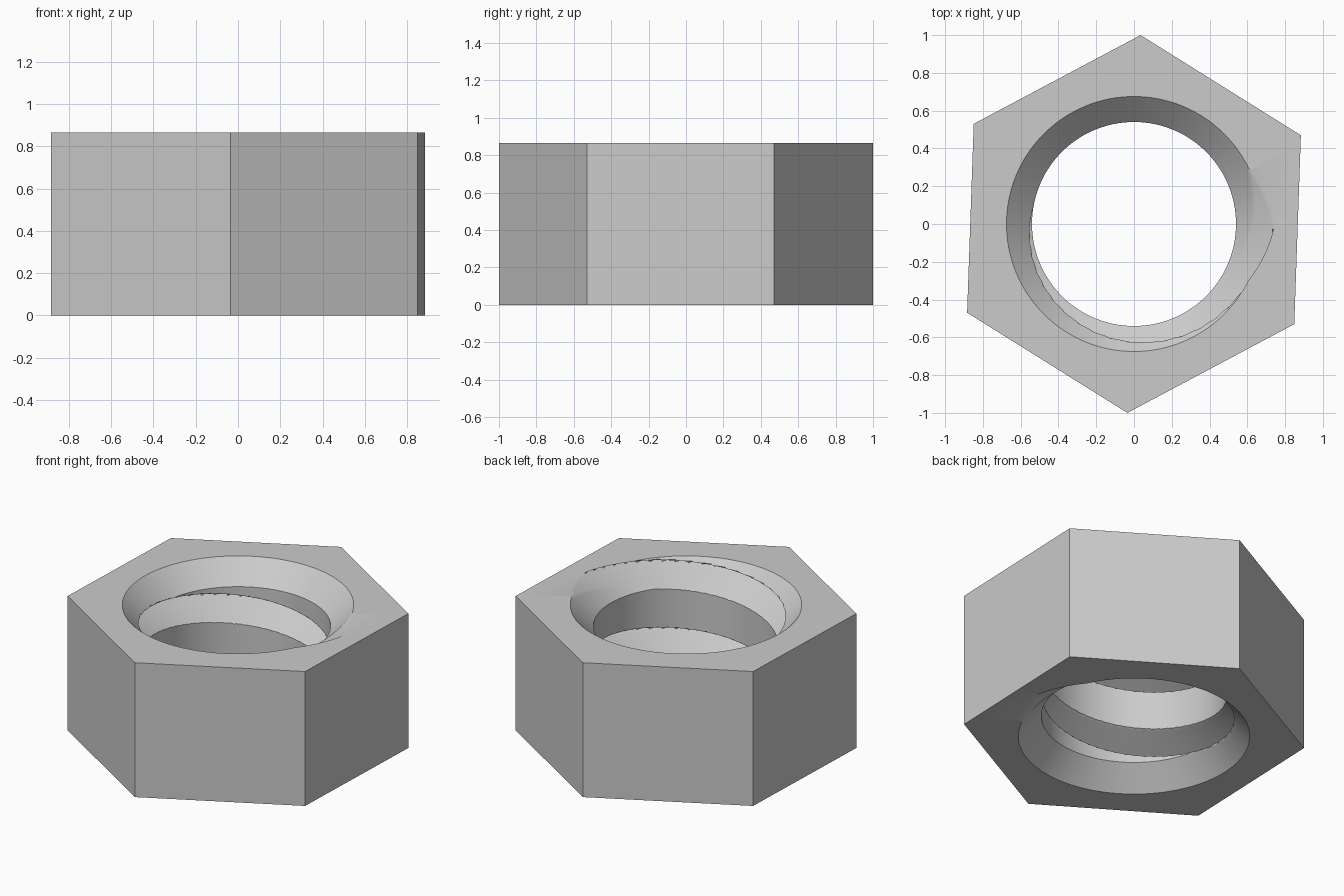
import bpy, bmesh, math

if "Cube" in bpy.data.objects:
    bpy.data.objects.remove(bpy.data.objects["Cube"])

HEIGHT = 0.865
HEX_RADIUS = 1.0006
HEX_TURN = math.radians(28)      # direction of one hexagon corner
BORE, RIM = 0.54, 0.675          # bore radius, countersink radius at the faces
ROOT, HALF_WIDTH = 0.745, 0.092  # V groove root radius and half opening
PITCH = HEIGHT / 2
STEPS, ROWS = 180, 120


def groove_centre(z, a):
    """Height of the thread groove turn nearest to z at angle a."""
    base = PITCH * a / math.tau
    return base + PITCH * round((z - base) / PITCH)


def inner_radius(z, a):
    """Widest of bore, both countersinks and the helical V groove."""
    off = abs(z - groove_centre(z, a))
    groove = ROOT - (ROOT - BORE) * off / HALF_WIDTH
    return max(BORE, RIM - z, RIM - (HEIGHT - z), groove)


def hex_radius(a):
    sector = math.radians(60)
    d = (a - HEX_TURN) % sector - sector / 2
    return HEX_RADIUS * math.cos(sector / 2) / math.cos(d)


def row_heights(a):
    """Even rows, with the nearest ones snapped to the creases."""
    zs = [HEIGHT * i / ROWS for i in range(ROWS + 1)]
    creases = [RIM - BORE, HEIGHT - (RIM - BORE)]
    for k in range(-1, 4):
        c = PITCH * (a / math.tau + k)
        creases += [c - HALF_WIDTH, c, c + HALF_WIDTH]
    for c in creases:
        i = round(c / HEIGHT * ROWS)
        if 0 < i < ROWS:
            zs[i] = c
    return zs


# Hexagonal nut: one closed section per angle, joined all the way round
bm = bmesh.new()
sections = []
for s in range(STEPS):
    a = math.tau * s / STEPS
    profile = [(inner_radius(z, a), z) for z in row_heights(a)]
    profile += [(hex_radius(a), HEIGHT), (hex_radius(a), 0)]
    sections.append([bm.verts.new((r * math.cos(a), r * math.sin(a), z))
                     for r, z in profile])
count = ROWS + 3
for s in range(STEPS):
    p, q = sections[s], sections[(s + 1) % STEPS]
    for i in range(count):
        j = (i + 1) % count
        bm.faces.new((p[i], p[j], q[j], q[i]))
bmesh.ops.recalc_face_normals(bm, faces=bm.faces)

mesh = bpy.data.meshes.new("hex_nut")
bm.to_mesh(mesh)
bm.free()
nut = bpy.data.objects.new("hex_nut", mesh)
bpy.context.collection.objects.link(nut)

# Plain grey metal
grey = bpy.data.materials.new("grey_metal")
grey.diffuse_color = (0.6, 0.6, 0.6, 1)
grey.use_nodes = True
grey.node_tree.nodes["Principled BSDF"].inputs["Base Color"].default_value = grey.diffuse_color
mesh.materials.append(grey)

bpy.context.view_layer.objects.active = nut
nut.select_set(True)
bpy.ops.object.shade_smooth_by_angle(angle=math.radians(30))
